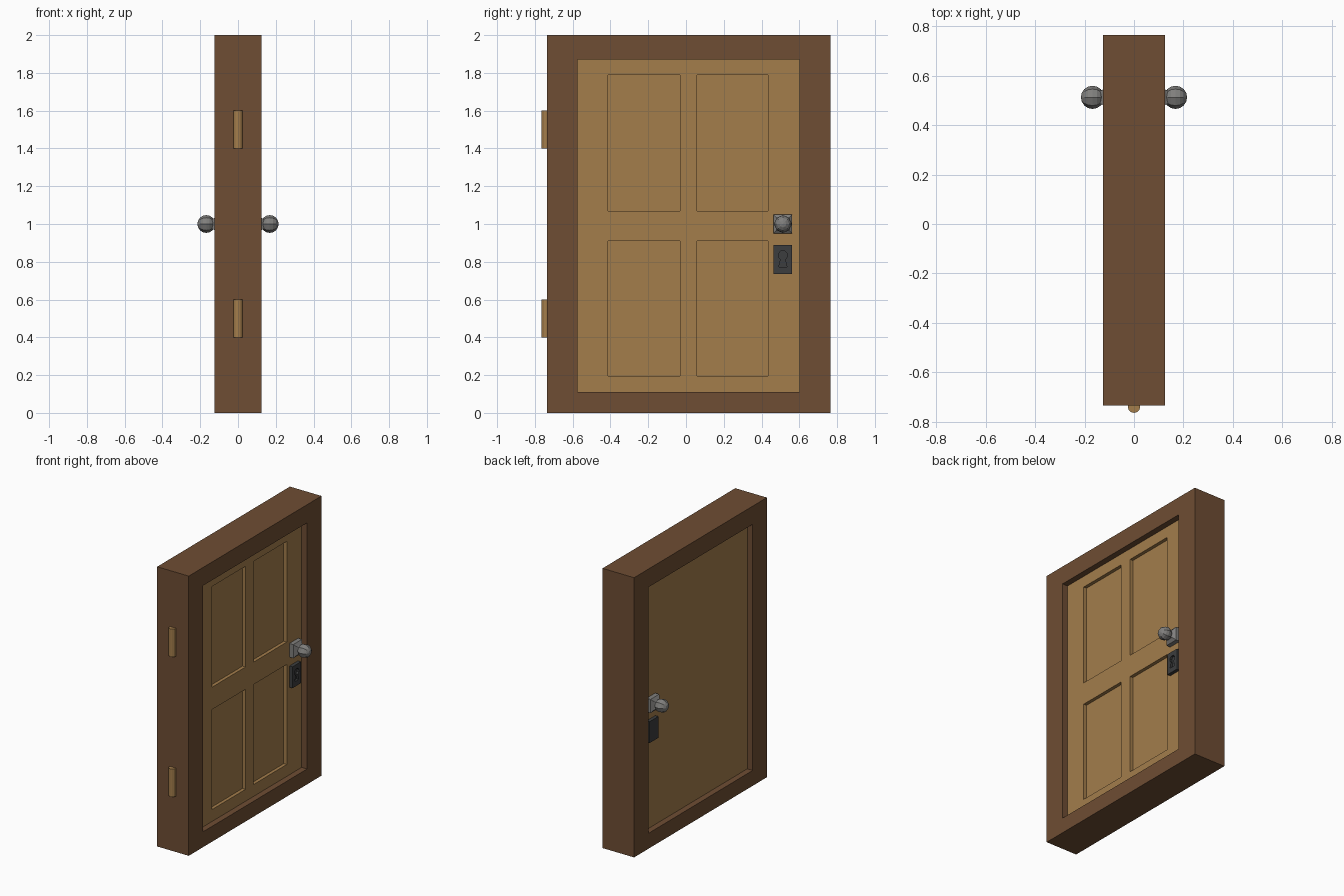
import bpy, bmesh, math
from mathutils import Matrix

if "Cube" in bpy.data.objects:
    bpy.data.objects.remove(bpy.data.objects["Cube"])


def mat(name, r, g, b):
    def lin(c):
        c /= 255
        return c / 12.92 if c < 0.04045 else ((c + 0.055) / 1.055) ** 2.4
    m = bpy.data.materials.new(name)
    m.diffuse_color = (lin(r), lin(g), lin(b), 1)
    m.use_nodes = True
    m.node_tree.nodes["Principled BSDF"].inputs["Base Color"].default_value = m.diffuse_color
    return m


DARK_WOOD = mat("dark wood", 110, 77, 51)
LIGHT_WOOD = mat("light wood", 163, 125, 75)
STEEL = mat("steel grey", 128, 127, 125)
IRON = mat("dark iron", 60, 61, 62)


def finish(bm, name, material):
    bmesh.ops.recalc_face_normals(bm, faces=bm.faces)
    me = bpy.data.meshes.new(name)
    bm.to_mesh(me)
    bm.free()
    ob = bpy.data.objects.new(name, me)
    bpy.context.collection.objects.link(ob)
    me.materials.append(material)
    return ob


def prism(name, outline, x0, x1, material):
    """Extrude a (y, z) outline along x."""
    bm = bmesh.new()
    f = bm.faces.new([bm.verts.new((x0, y, z)) for y, z in outline])
    ext = bmesh.ops.extrude_face_region(bm, geom=[f])
    vs = [v for v in ext["geom"] if isinstance(v, bmesh.types.BMVert)]
    bmesh.ops.translate(bm, verts=vs, vec=(x1 - x0, 0, 0))
    return finish(bm, name, material)


def rect(y0, y1, z0, z1):
    return [(y0, z0), (y1, z0), (y1, z1), (y0, z1)]


def cut(ob, cutter):
    m = ob.modifiers.new("cut", 'BOOLEAN')
    m.operation = 'DIFFERENCE'
    m.solver = 'EXACT'
    m.object = cutter
    bpy.context.view_layer.objects.active = ob
    bpy.ops.object.modifier_apply(modifier=m.name)
    bpy.data.objects.remove(cutter)


# Surrounding frame with a through opening
OPENING = (-0.575, 0.602, 0.11, 1.87)
frame = prism("frame", rect(-0.735, 0.765, 0, 2), -0.125, 0.125, DARK_WOOD)
cut(frame, prism("opening_cutter", rect(*OPENING), -0.2, 0.2, DARK_WOOD))

# Door leaf, four sunken panels on the +x side only
door = prism("door_leaf", rect(*OPENING), -0.082, 0.082, LIGHT_WOOD)
for y0, y1 in ((-0.412, -0.032), (0.058, 0.434)):
    for z0, z1 in ((0.195, 0.91), (1.07, 1.79)):
        cut(door, prism("panel_cutter", rect(y0, y1, z0, z1), 0.058, 0.2, LIGHT_WOOD))

# Knobs: tapered square base and faceted ball, on both sides
KY, KZ = 0.513, 1.0
for s, side in ((1, "right"), (-1, "left")):
    bm = bmesh.new()
    loops = []
    for x, h in ((0.08, 0.049), (0.113, 0.049), (0.128, 0.03), (0.145, 0.022)):
        loops.append([bm.verts.new((s * x, KY + a * h, KZ + b * h))
                      for a, b in ((-1, -1), (1, -1), (1, 1), (-1, 1))])
    for a, b in zip(loops, loops[1:]):
        for i in range(4):
            j = (i + 1) % 4
            bm.faces.new((a[i], a[j], b[j], b[i]))
    bm.faces.new(loops[0])
    bm.faces.new(loops[-1])
    finish(bm, "knob_base_" + side, STEEL)

    bm = bmesh.new()
    bmesh.ops.create_uvsphere(
        bm, u_segments=8, v_segments=8, radius=0.047,
        matrix=Matrix.Translation((s * 0.168, KY, KZ)) @ Matrix.Rotation(math.pi / 2, 4, 'Y'))
    finish(bm, "knob_ball_" + side, STEEL)

    # Lock plate, with a keyhole on the panelled side
    plate = prism("lock_plate_" + side, rect(0.464, 0.561, 0.735, 0.888),
                  s * 0.08, s * 0.106, IRON)
    if s > 0:
        half = [(0.022, 0.772), (0.012, 0.812), (0.023, 0.825), (0.023, 0.842), (0.012, 0.856)]
        hole = [(KY + y, z) for y, z in half] + [(KY - y, z) for y, z in reversed(half)]
        cut(plate, prism("keyhole_cutter", hole, 0.09, 0.2, IRON))

# Hinge barrels half sunk in the hinge side of the frame
for z, name in ((0.5, "hinge_lower"), (1.5, "hinge_upper")):
    bm = bmesh.new()
    bmesh.ops.create_cone(bm, cap_ends=True, segments=12, radius1=0.025, radius2=0.025,
                          depth=0.2, matrix=Matrix.Translation((0, -0.74, z)))
    finish(bm, name, LIGHT_WOOD)
